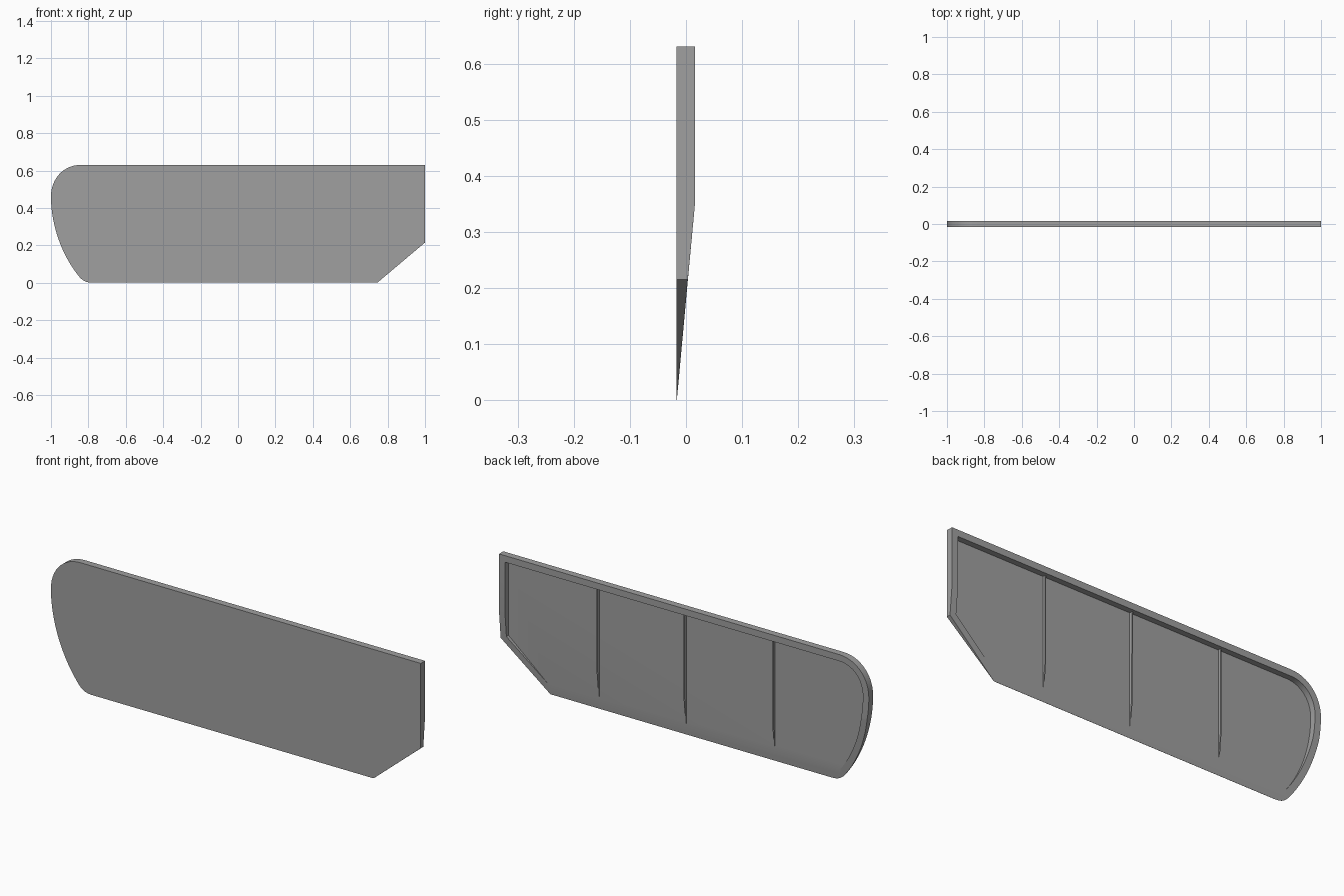
import bpy, bmesh
from mathutils import Vector
from mathutils.geometry import interpolate_bezier

cube = bpy.data.objects.get("Cube")
if cube:
    bpy.data.objects.remove(cube, do_unlink=True)

FRONT, BACK, FLOOR, RIB_TOP = -0.017, 0.016, -0.012, 0.001
TAPER_Z, RIM = 0.35, 0.032

grey = bpy.data.materials.new("plain grey")
grey.use_nodes = True
colour = (0.35, 0.35, 0.35, 1)
grey.diffuse_color = colour
grey.node_tree.nodes["Principled BSDF"].inputs["Base Color"].default_value = colour


def back_y(z):
    """Back surface: flat above, tapering to an edge at the bottom."""
    t = min(max(z / TAPER_Z, 0.02), 1)
    return FRONT + (BACK - FRONT) * t


def prism(name, points, y0, y1):
    """Extrude an outline in the x-z plane from y0 to y1."""
    bm = bmesh.new()
    face = bm.faces.new([bm.verts.new((p.x, y0, p.y)) for p in points])
    new = bmesh.ops.extrude_face_region(bm, geom=[face])["geom"]
    for v in new:
        if isinstance(v, bmesh.types.BMVert):
            v.co.y = y1
    bmesh.ops.recalc_face_normals(bm, faces=bm.faces)
    mesh = bpy.data.meshes.new(name)
    bm.to_mesh(mesh)
    bm.free()
    obj = bpy.data.objects.new(name, mesh)
    bpy.context.collection.objects.link(obj)
    mesh.materials.append(grey)
    return obj


def curve(a, b, c, d, n):
    return [p.to_2d() for p in interpolate_bezier(*[Vector((*q, 0)) for q in (a, b, c, d)], n)]


def offset(path, width):
    """Shift an open clockwise path inward with mitred corners."""
    normals = [Vector((q.y - p.y, p.x - q.x)).normalized() for p, q in zip(path, path[1:])]
    result = []
    for i, p in enumerate(path):
        a, b = normals[max(i - 1, 0)], normals[min(i, len(normals) - 1)]
        result.append(p + (a + b) * width / (1 + a.dot(b)))
    return result


# Outline: rounded end, straight top, clipped lower corner
outline = curve((-0.78, 0), (-0.82, 0), (-0.84, 0.02), (-0.855, 0.04), 7)
outline += curve((-0.855, 0.04), (-0.95, 0.16), (-1, 0.32), (-1, 0.46), 16)[1:]
outline += curve((-1, 0.46), (-1, 0.56), (-0.93, 0.63), (-0.84, 0.63), 14)[1:]
outline += [Vector(p) for p in ((1, 0.63), (1, 0.215), (0.745, 0))]

# Panel body with its lower back tapered
panel = prism("panel", outline, FRONT, BACK)
bm = bmesh.new()
bm.from_mesh(panel.data)
bmesh.ops.bisect_plane(bm, geom=bm.verts[:] + bm.edges[:] + bm.faces[:],
                       plane_co=(0, 0, TAPER_Z), plane_no=(0, 0, 1))
for v in bm.verts:
    if v.co.y > 0:
        v.co.y = back_y(v.co.z)
bm.to_mesh(panel.data)
bm.free()

# Recess in the back, open at the bottom, leaving a rim
inner = offset(outline, RIM)
inner = [Vector((inner[0].x, -0.1))] + inner + [Vector((inner[-1].x, -0.1))]
cutter = prism("recess_cutter", inner, FLOOR, 0.1)
cutter.hide_render = True
cut = panel.modifiers.new("recess", "BOOLEAN")
cut.operation, cut.solver, cut.object = "DIFFERENCE", "EXACT", cutter
bpy.context.view_layer.objects.active = panel
bpy.ops.object.modifier_apply(modifier=cut.name)
bpy.data.objects.remove(cutter, do_unlink=True)

# Smooth the rounded end, keep the corners sharp
bpy.ops.object.select_all(action="DESELECT")
panel.select_set(True)
bpy.ops.object.shade_smooth_by_angle(angle=0.5)

# Three thin upright ribs, fading out with the taper
for name, x in (("left_rib", 0.48), ("middle_rib", 0.01), ("right_rib", -0.47)):
    rib = prism(name, [Vector((x + dx, z)) for dx, z in
                       ((-0.003, 0.055), (-0.003, 0.19), (-0.003, 0.6),
                        (0.003, 0.6), (0.003, 0.19), (0.003, 0.055))], FLOOR - 0.001, RIB_TOP)
    for v in rib.data.vertices:
        if v.co.y > FLOOR:
            v.co.y = min(RIB_TOP, back_y(v.co.z))
